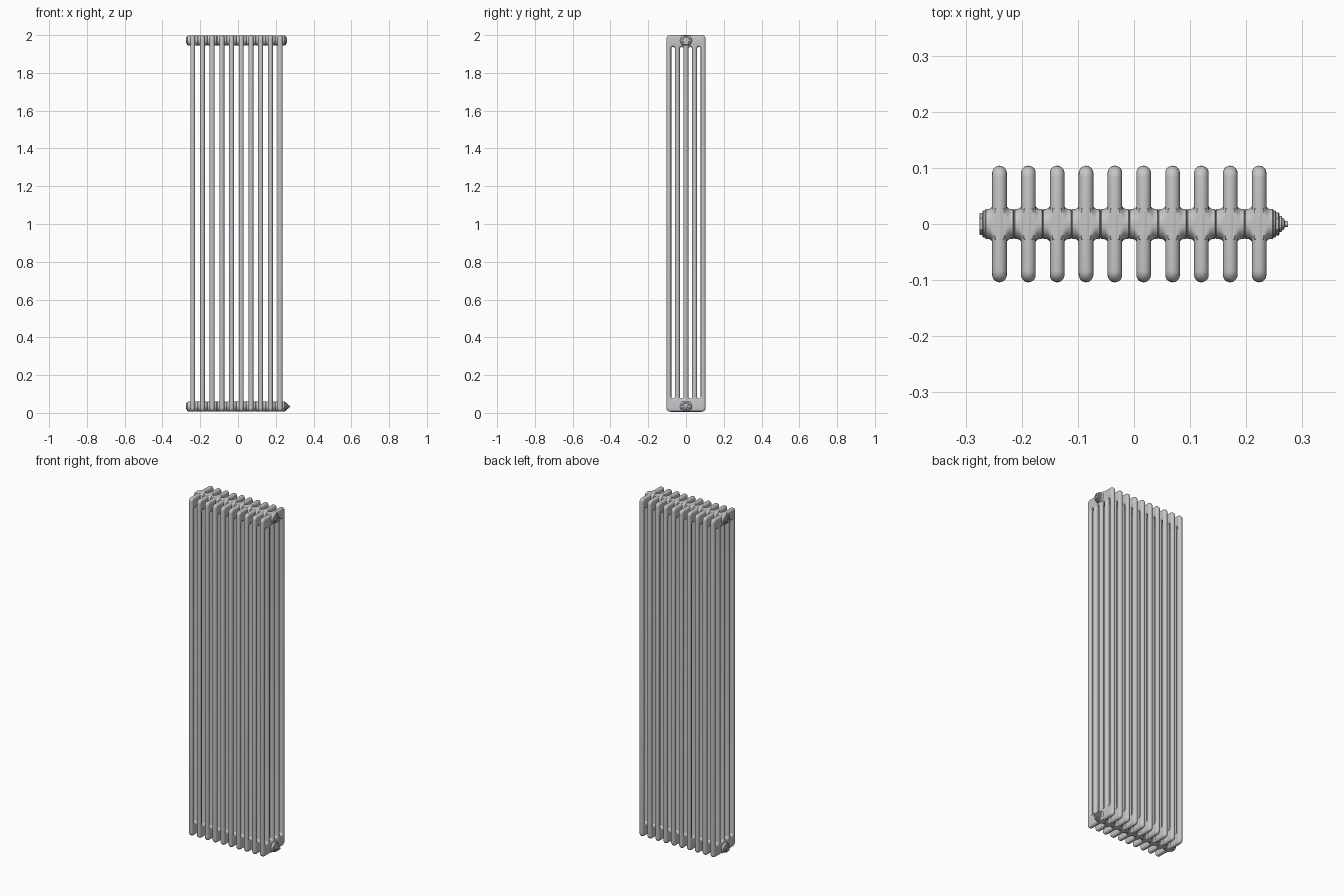
import bpy, bmesh, math

cube = bpy.data.objects.get("Cube")
if cube:
    bpy.data.objects.remove(cube)

metal = bpy.data.materials.new("radiator grey")
metal.use_nodes = True
GREY = (0.56, 0.57, 0.58, 1)
metal.diffuse_color = GREY
metal.node_tree.nodes["Principled BSDF"].inputs["Base Color"].default_value = GREY

COUNT, PITCH, FIRST = 10, 0.0514, -0.2397
LAST = FIRST + PITCH * (COUNT - 1)
R = 0.013                       # tube radius
BOTTOM, TOP = 0.006, 2.0
HALF_DEPTH = 0.104
TUBE_STEP = (HALF_DEPTH - R) / 2
HUB_LOW, HUB_HIGH = BOTTOM + 0.028, TOP - 0.028


def place(name, mesh, location):
    ob = bpy.data.objects.new(name, mesh)
    bpy.context.collection.objects.link(ob)
    ob.location = location
    return ob


def finish(bm, name):
    bmesh.ops.recalc_face_normals(bm, faces=bm.faces)
    mesh = bpy.data.meshes.new(name)
    bm.to_mesh(mesh)
    bm.free()
    mesh.materials.append(metal)
    return mesh


def rounded_loop(cy, half, z0, z1, rad, steps=6):
    """Rounded rectangle in the y-z plane."""
    pts = []
    corners = [(1, z1, -1), (-1, z1, -1), (-1, z0, 1), (1, z0, 1)]
    for k, (side, z, inward) in enumerate(corners):
        for i in range(steps + 1):
            a = math.pi / 2 * (k + i / steps)
            pts.append((cy + side * (half - rad) + rad * math.cos(a),
                        z + inward * rad + rad * math.sin(a)))
    return pts


def panel_mesh():
    """One section: a round-edged frame pierced by four slots."""
    bm = bmesh.new()
    arcs = 10
    outlines = [(0, HALF_DEPTH, BOTTOM, TOP, 0.021, 1)]
    slot = TUBE_STEP / 2 - R
    for n in (-1.5, -0.5, 0.5, 1.5):
        outlines.append((n * TUBE_STEP, slot, 0.076, 1.937, slot, -1))
    for cy, half, z0, z1, rad, sign in outlines:
        rings = []
        for s in range(arcs + 1):
            a = math.pi * (s / arcs - 0.5)
            # tiny flat left along each tube so loops never touch
            d = sign * (R * math.cos(a) - R + (0.0003 if s in (0, arcs) else 0))
            loop = rounded_loop(cy, half + d, z0 - d, z1 + d, rad + d)
            rings.append([bm.verts.new((R * math.sin(a), y, z)) for y, z in loop])
        for lo, hi in zip(rings, rings[1:]):
            for i in range(len(lo)):
                j = (i + 1) % len(lo)
                bm.faces.new((lo[i], lo[j], hi[j], hi[i]))
    bmesh.ops.remove_doubles(bm, verts=bm.verts, dist=0.00002)
    for side in (-1, 1):
        rim = [e for e in bm.edges if e.is_boundary and e.verts[0].co.x * side > 0]
        bmesh.ops.triangle_fill(bm, edges=rim, use_beauty=True, normal=(side, 0, 0))
    return finish(bm, "section_panel")


def lathe(name, profile, sides=32, clip=1.0):
    """Turn (x, radius) points about the x axis and cap both ends."""
    bm = bmesh.new()
    rings = []
    for x, r in profile:
        ring = []
        for i in range(sides):
            a = 2 * math.pi * i / sides
            z = max(-clip, min(clip, r * math.sin(a)))
            ring.append(bm.verts.new((x, r * math.cos(a), z)))
        rings.append(ring)
    for lo, hi in zip(rings, rings[1:]):
        for i in range(sides):
            j = (i + 1) % sides
            bm.faces.new((lo[i], lo[j], hi[j], hi[i]))
    bm.faces.new(rings[0])
    bm.faces.new(rings[-1])
    return finish(bm, name)


# Sections and the hubs joining them
half_hub = [(0.008, 0.038), (0.012, 0.032), (0.016, 0.028), (0.019, 0.0268),
            (0.0242, 0.0268), (0.0257, 0.0245)]
hub_profile = [(-x, r) for x, r in reversed(half_hub)] + half_hub
panel = panel_mesh()
hub = lathe("hub", hub_profile, clip=0.0268)
made = []
for n in range(COUNT):
    x = FIRST + n * PITCH
    made.append(place(f"section_{n + 1}", panel, (x, 0, 0)))
    made.append(place(f"top_hub_{n + 1}", hub, (x, 0, HUB_HIGH)))
    made.append(place(f"bottom_hub_{n + 1}", hub, (x, 0, HUB_LOW)))

# End plugs: round collar and hexagonal boss with a socket
collar = lathe("plug_collar", [(0.024, 0.0245), (0.0285, 0.0245), (0.03, 0.023)])
boss = lathe("plug_boss", [(0.028, 0.020), (0.0345, 0.020), (0.0355, 0.0185),
                           (0.0355, 0.010), (0.031, 0.010)], sides=6)
for label, x, z, turn in (("right_top", FIRST, HUB_HIGH, math.pi),
                          ("right_bottom", FIRST, HUB_LOW, math.pi),
                          ("left_top", LAST, HUB_HIGH, 0),
                          ("left_bottom", LAST, HUB_LOW, 0)):
    parts = [("plug_collar", collar)]
    if label != "left_bottom":
        parts.append(("plug_boss", boss))
    for part, mesh in parts:
        ob = place(f"{label}_{part}", mesh, (x, 0, z))
        ob.rotation_euler.z = turn
        made.append(ob)

# Vent valve on the lower left end
valve_nut = lathe("valve_nut", [(0.028, 0.0205), (0.035, 0.0205), (0.036, 0.019)], sides=6)
valve_stem = lathe("valve_stem", [(0.034, 0.0145), (0.040, 0.0145), (0.041, 0.011),
                                  (0.044, 0.010), (0.046, 0.0055), (0.0515, 0.0055)], sides=16)
for mesh in (valve_nut, valve_stem):
    made.append(place(mesh.name, mesh, (LAST, 0, HUB_LOW)))

# Smooth shading with crisp edges
bpy.ops.object.select_all(action='DESELECT')
for ob in made:
    ob.select_set(True)
bpy.context.view_layer.objects.active = made[0]
bpy.ops.object.shade_smooth_by_angle(angle=math.radians(35))
